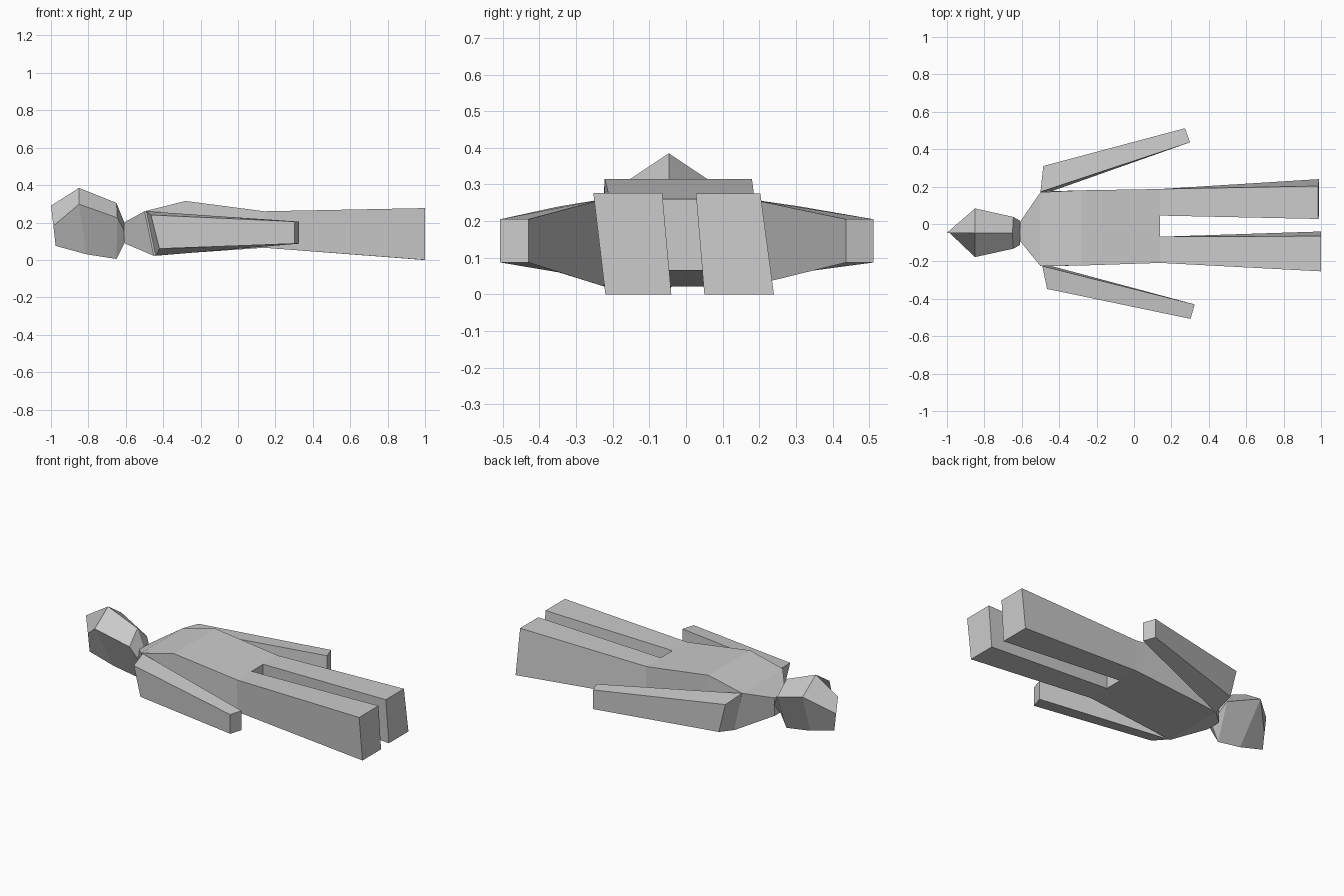
import bpy
import bmesh

cube = bpy.data.objects.get("Cube")
if cube:
    bpy.data.objects.remove(cube, do_unlink=True)

# One plain grey for the whole figure
grey = bpy.data.materials.new("plain_grey")
grey.use_nodes = True
colour = (0.6, 0.6, 0.6, 1)
grey.diffuse_color = colour
grey.node_tree.nodes["Principled BSDF"].inputs["Base Color"].default_value = colour


def section(top, bottom):
    """Four-cornered section; each edge is given as x, y_low, y_high, z."""
    tx, ty0, ty1, tz = top
    bx, by0, by1, bz = bottom
    return [(tx, ty0, tz), (tx, ty1, tz), (bx, by1, bz), (bx, by0, bz)]


def diamond(top, side, half_width, bottom, centre=-0.047):
    """Diamond section; top, side and bottom are given as x, z."""
    return [(top[0], centre, top[1]),
            (side[0], centre + half_width, side[1]),
            (bottom[0], centre, bottom[1]),
            (side[0], centre - half_width, side[1])]


def loft(name, rings, cap_start=True):
    """Skin a row of four-cornered rings into one flat-shaded object."""
    bm = bmesh.new()
    rows = [[bm.verts.new(p) for p in ring] for ring in rings]
    for a, b in zip(rows, rows[1:]):
        for i in range(4):
            j = (i + 1) % 4
            bm.faces.new((a[i], a[j], b[j], b[i]))
    if cap_start:
        bm.faces.new(rows[0][::-1])
    bm.faces.new(rows[-1])
    bmesh.ops.remove_doubles(bm, verts=bm.verts[:], dist=0.0005)
    bmesh.ops.recalc_face_normals(bm, faces=bm.faces[:])
    mesh = bpy.data.meshes.new(name)
    bm.to_mesh(mesh)
    bm.free()
    mesh.materials.append(grey)
    obj = bpy.data.objects.new(name, mesh)
    bpy.context.collection.objects.link(obj)
    return obj


# Torso: neck, shoulders, chest, hips
loft("torso", [
    section((-0.61, -0.09, 0.01, 0.2), (-0.61, -0.09, 0.01, 0.09)),
    section((-0.5, -0.225, 0.17, 0.26), (-0.45, -0.225, 0.175, 0.022)),
    section((-0.28, -0.222, 0.18, 0.315), (-0.28, -0.222, 0.18, 0.036)),
    section((0.14, -0.208, 0.187, 0.26), (0.14, -0.208, 0.187, 0.065)),
])

# Head: ridge at the crown, then brow, jaw and neck
loft("head", [
    diamond((-1, 0.29), (-0.987, 0.182), 0, (-0.975, 0.075)),
    diamond((-0.85, 0.385), (-0.85, 0.298), 0.13, (-0.81, 0.03)),
    diamond((-0.65, 0.305), (-0.645, 0.225), 0.085, (-0.65, 0.005)),
    diamond((-0.61, 0.205), (-0.61, 0.16), 0.065, (-0.61, 0.085)),
], cap_start=False)

# Legs: each widens and leans a little towards the foot
loft("left_leg", [
    section((0.14, 0.045, 0.187, 0.26), (0.14, 0.045, 0.187, 0.065)),
    section((0.985, 0.027, 0.203, 0.275), (0.99, 0.05, 0.24, 0)),
])
loft("right_leg", [
    section((0.14, -0.208, -0.068, 0.26), (0.14, -0.208, -0.068, 0.065)),
    section((1, -0.253, -0.065, 0.277), (1, -0.22, -0.04, 0)),
])


# Arms: tapered boxes hanging from the shoulder edges
def arm(name, shoulder, root, inner_tip, outer_tip):
    """Corners in plan: shoulder edge, outer root and the two tip edges."""
    sx, sy = shoulder
    rx, ry = root
    high, low = 0.205, 0.087
    loft(name, [
        [(sx, sy, 0.26), (rx, ry, 0.24),
         (rx + 0.045, ry, 0.06), (sx + 0.05, sy, 0.022)],
        [(*inner_tip, high), (*outer_tip, high),
         (*outer_tip, low), (*inner_tip, low)],
    ])


arm("left_arm", (-0.5, 0.172), (-0.485, 0.31), (0.3, 0.437), (0.273, 0.512))
arm("right_arm", (-0.49, -0.225), (-0.465, -0.347), (0.325, -0.43), (0.302, -0.507))
